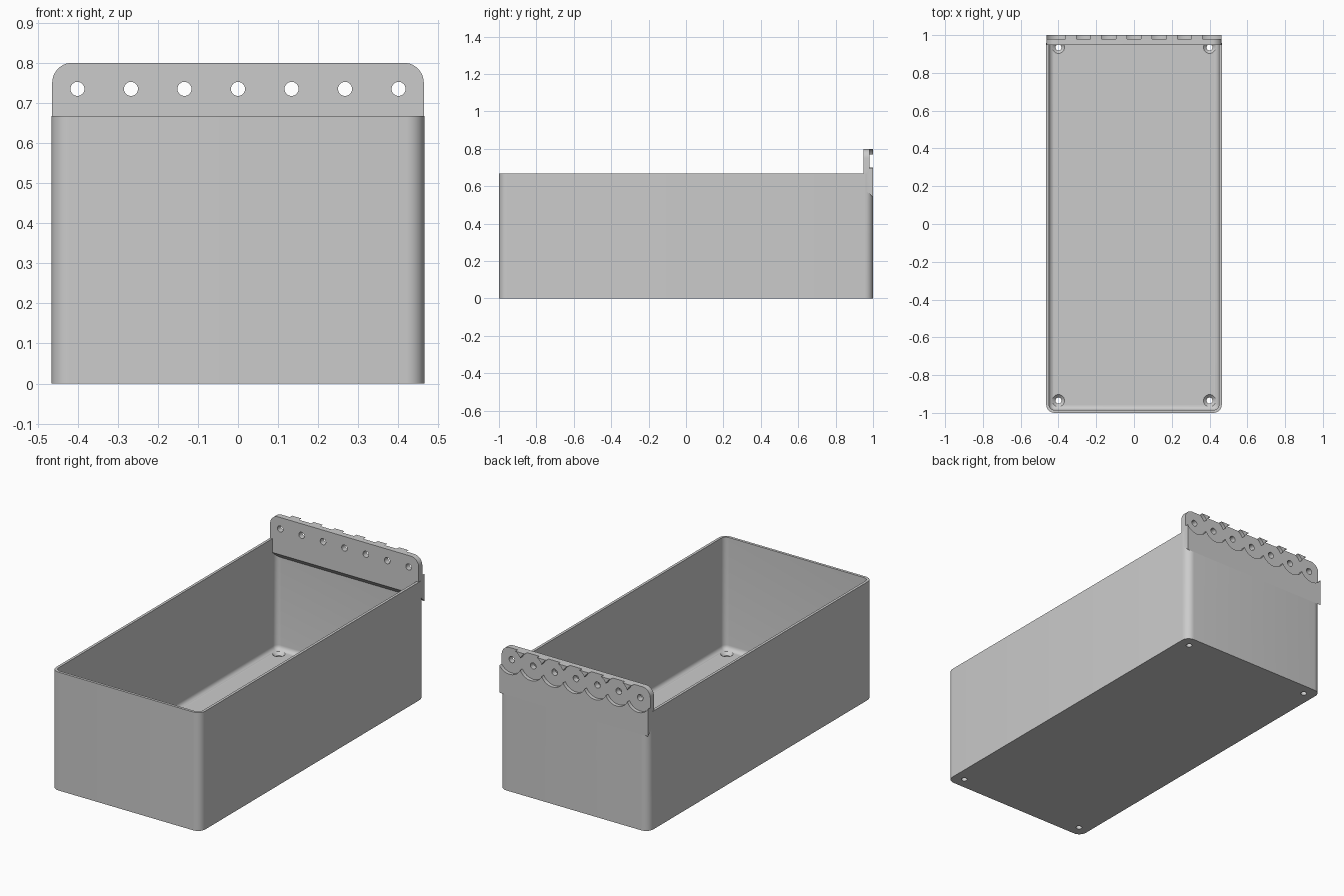
import bpy, bmesh, math
from mathutils import Matrix, Vector

default = bpy.data.objects.get("Cube")
if default:
    bpy.data.objects.remove(default, do_unlink=True)

HALF_W, HALF_L, RIM, CORNER = 0.465, 1.0, 0.667, 0.045
WALL, FLOOR, FILLET = 0.015, 0.035, 0.025
TOP, HOLE_Z, PITCH = 0.8, 0.735, 0.1335

grey = bpy.data.materials.new("plain grey")
grey.use_nodes = True
colour = (0.6, 0.6, 0.6, 1)
grey.diffuse_color = colour
grey.node_tree.nodes["Principled BSDF"].inputs["Base Color"].default_value = colour


def finish(name, bm):
    bmesh.ops.recalc_face_normals(bm, faces=bm.faces[:])
    mesh = bpy.data.meshes.new(name)
    bm.to_mesh(mesh)
    bm.free()
    mesh.materials.append(grey)
    obj = bpy.data.objects.new(name, mesh)
    bpy.context.collection.objects.link(obj)
    return obj


def ring(bm, inset, z, steps=8):
    """Rounded rectangle of vertices, inset from the outer wall."""
    r = max(CORNER - inset, 0.008)
    verts = []
    for q, (sx, sy) in enumerate([(1, 1), (-1, 1), (-1, -1), (1, -1)]):
        cx, cy = sx * (HALF_W - inset - r), sy * (HALF_L - inset - r)
        for i in range(steps + 1):
            a = (q + i / steps) * math.pi / 2
            verts.append(bm.verts.new((cx + r * math.cos(a), cy + r * math.sin(a), z)))
    return verts


def cylinders(name, places, r1, r2, depth, along_y=False):
    bm = bmesh.new()
    turn = Matrix.Rotation(math.pi / 2, 4, 'X') if along_y else Matrix()
    for p in places:
        bmesh.ops.create_cone(bm, cap_ends=True, segments=48, radius1=r1, radius2=r2,
                              depth=depth, matrix=Matrix.Translation(p) @ turn)
    return finish(name, bm)


def combine(target, tool, operation):
    mod = target.modifiers.new(operation.lower(), 'BOOLEAN')
    mod.operation, mod.solver, mod.object = operation, 'EXACT', tool
    mod.use_self = True
    bpy.context.view_layer.objects.active = target
    bpy.ops.object.modifier_apply(modifier=mod.name)
    bpy.data.objects.remove(tool, do_unlink=True)


# Open box with a filleted inner floor edge
bm = bmesh.new()
section = [(0, 0), (0, RIM), (WALL, RIM)]
for i in range(7):
    a = i / 6 * math.pi / 2
    section.append((WALL + FILLET * (1 - math.cos(a)), FLOOR + FILLET * (1 - math.sin(a))))
rings = [ring(bm, *s) for s in section]
for lower, upper in zip(rings, rings[1:]):
    for i in range(len(lower)):
        j = (i + 1) % len(lower)
        bm.faces.new((lower[i], lower[j], upper[j], upper[i]))
bm.faces.new(rings[0])
bm.faces.new(rings[-1])
storage_bin = finish("storage_bin", bm)

# Hanging plate on the back, rounded at the top and sloped underneath
bm = bmesh.new()
half, r, front, back = 0.4635, 0.05, 0.948, 1.0005
outline = [(-half, None), (half, None)]
for q, side in enumerate((1, -1)):
    for i in range(11):
        a = (q + i / 10) * math.pi / 2
        outline.append((side * (half - r) + r * math.cos(a), TOP - r + r * math.sin(a)))
loops = []
for y, base in ((front, 0.59), (back, 0.54)):
    loops.append([bm.verts.new((x, y, base if z is None else z)) for x, z in outline])
    bm.faces.new(loops[-1])
for i in range(len(outline)):
    j = (i + 1) % len(outline)
    bm.faces.new((loops[0][i], loops[0][j], loops[1][j], loops[1][i]))
combine(storage_bin, finish("hanging_plate", bm), 'UNION')

# Row of round pockets and peg holes through the plate
row = [Vector((i * PITCH, 1, HOLE_Z)) for i in range(-3, 4)]
combine(storage_bin, cylinders("pockets", row, 0.075, 0.075, 0.04, True), 'DIFFERENCE')
combine(storage_bin, cylinders("peg_holes", row, 0.0175, 0.0175, 0.3, True), 'DIFFERENCE')

# Countersunk screw holes in the floor corners
corners = [Vector((sx * 0.4, sy * 0.935, 0)) for sx in (-1, 1) for sy in (-1, 1)]
combine(storage_bin, cylinders("screw_holes", corners, 0.016, 0.016, 0.2), 'DIFFERENCE')
sinks = [c + Vector((0, 0, FLOOR - 0.007)) for c in corners]
combine(storage_bin, cylinders("countersinks", sinks, 0.014, 0.036, 0.022), 'DIFFERENCE')

# Smooth curves, crisp edges
bpy.ops.object.select_all(action='DESELECT')
storage_bin.select_set(True)
bpy.context.view_layer.objects.active = storage_bin
bpy.ops.object.shade_smooth_by_angle(angle=math.radians(30))
